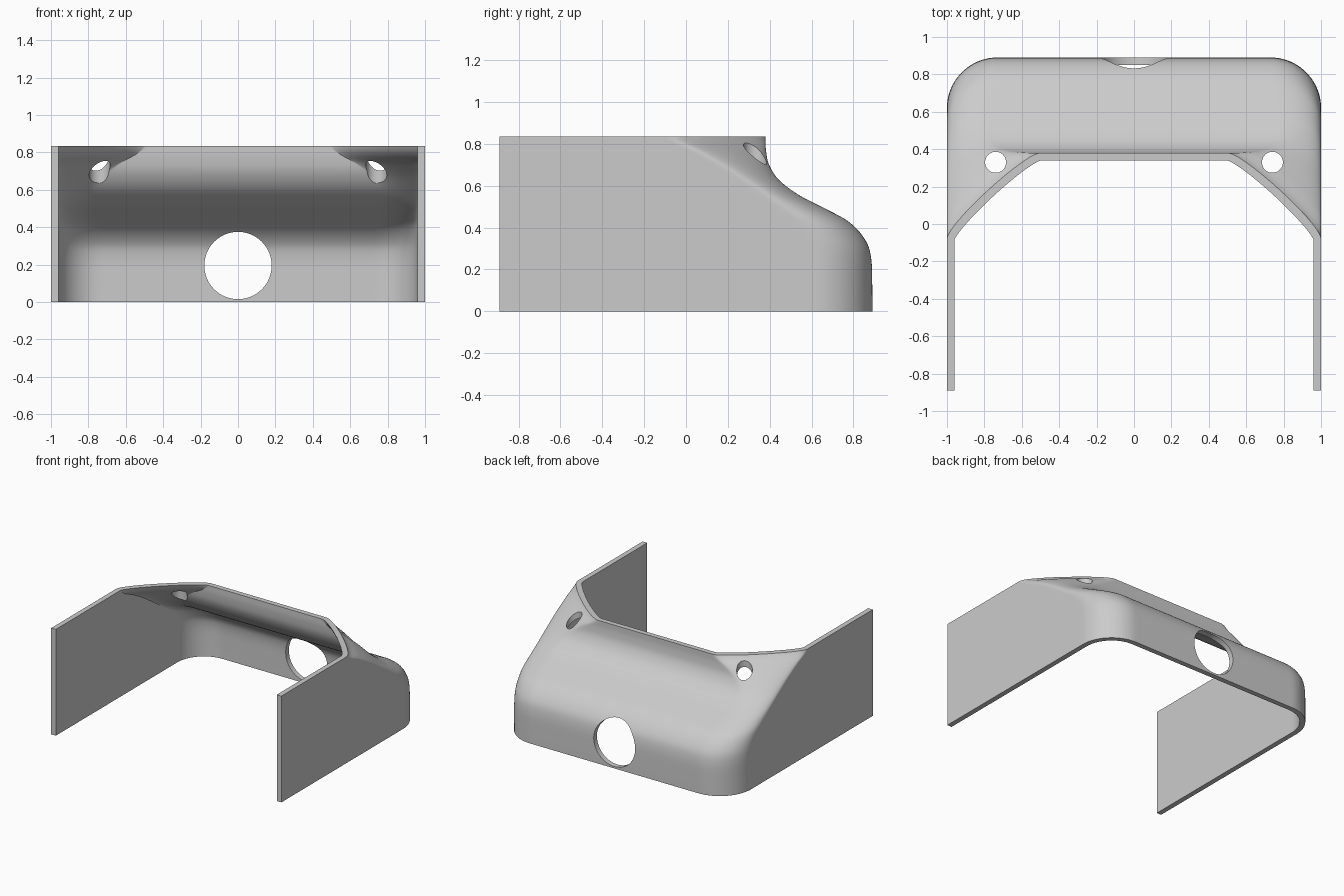
import bpy, bmesh, math
from mathutils import Vector

if "Cube" in bpy.data.objects:
    bpy.data.objects.remove(bpy.data.objects["Cube"])

TOP, FRONT, WALL = 0.835, -0.89, 0.04

grey = bpy.data.materials.new("plain_grey")
grey.use_nodes = True
colour = (0.6, 0.6, 0.6, 1)
grey.diffuse_color = colour
grey.node_tree.nodes["Principled BSDF"].inputs["Base Color"].default_value = colour

# Plan section by height: z, back y, corner start y, corner end x, corner fullness
LEVELS = [
    (-0.10, 0.89, 0.62, 0.73, 0.55),
    (0.10, 0.89, 0.62, 0.73, 0.55),
    (0.25, 0.885, 0.62, 0.73, 0.55),
    (0.34, 0.857, 0.60, 0.73, 0.55),
    (0.426, 0.78, 0.54, 0.74, 0.55),
    (0.493, 0.66, 0.45, 0.76, 0.54),
    (0.555, 0.54, 0.37, 0.77, 0.50),
    (0.627, 0.445, 0.27, 0.76, 0.43),
    (0.70, 0.397, 0.16, 0.70, 0.34),
    (0.77, 0.382, 0.04, 0.60, 0.24),
    (0.835, 0.38, -0.08, 0.50, 0.17),
    (0.93, 0.38, -0.10, 0.49, 0.17),
]


def catmull(a, b, c, d, t):
    return [0.5 * (2 * q + (r - p) * t + (2 * p - 5 * q + 4 * r - s) * t * t
                   + (3 * q - p - 3 * r + s) * t ** 3) for p, q, r, s in zip(a, b, c, d)]


def section(z, back, start, end, full):
    """Half of the open plan outline, mirrored to the other side."""
    p0, p3 = Vector((1, start, z)), Vector((end, back, z))
    p1 = p0 + Vector((0, full * (back - start), 0))
    p2 = p3 + Vector((full * (1 - end), 0, 0))
    half = [Vector((1, -1, z)), Vector((1, start - 0.03, z))]
    for i in range(21):
        t = i / 20
        u = 1 - t
        half.append(p0 * u ** 3 + p1 * 3 * u * u * t + p2 * 3 * u * t * t + p3 * t ** 3)
    half += [Vector((end - 0.03, back, z)), Vector((0.2, back, z))]
    return half + [Vector((-p.x, p.y, p.z)) for p in reversed(half)]


# Outer skin lofted through the sections
last = len(LEVELS) - 1
rows = []
for i in range(last):
    around = [LEVELS[min(max(i + k, 0), last)] for k in (-1, 0, 1, 2)]
    rows += [section(*catmull(*around, s / 5)) for s in range(5)]
rows.append(section(*LEVELS[last]))

bm = bmesh.new()
grid = [[bm.verts.new(p) for p in row] for row in rows]
for low, high in zip(grid, grid[1:]):
    for j in range(len(low) - 1):
        bm.faces.new((low[j], low[j + 1], high[j + 1], high[j]))
mesh = bpy.data.meshes.new("cover_shell")
bm.to_mesh(mesh)
bm.free()
shell = bpy.data.objects.new("cover_shell", mesh)
bpy.context.collection.objects.link(shell)
mesh.materials.append(grey)

# Wall thickness, grown inwards
solid = shell.modifiers.new("wall", 'SOLIDIFY')
solid.thickness = WALL
solid.offset = -1
solid.use_even_offset = True


def cut(tool, name, operation):
    tool.name = name
    tool.hide_render = True
    tool.data.materials.append(grey)
    mod = shell.modifiers.new(name, 'BOOLEAN')
    mod.operation = operation
    mod.solver = 'EXACT'
    mod.object = tool
    return tool


# Trim the rim, the base and the front ends flat
bpy.ops.mesh.primitive_cube_add(size=1, location=(0, FRONT + 1, TOP / 2))
box = bpy.context.object
box.scale = (3, 2, TOP)
tools = [cut(box, "trim_box", 'INTERSECT')]

# Round opening through the back wall
bpy.ops.mesh.primitive_cylinder_add(vertices=64, radius=0.18, depth=0.8,
                                    location=(0, 0.9, 0.195), rotation=(math.pi / 2, 0, 0))
tools.append(cut(bpy.context.object, "back_opening_cutter", 'DIFFERENCE'))

# Vertical screw holes behind the slanted corners
for side, x in (("left", 0.74), ("right", -0.74)):
    bpy.ops.mesh.primitive_cylinder_add(vertices=40, radius=0.056, depth=1.4,
                                        location=(x, 0.33, 0.7))
    tools.append(cut(bpy.context.object, side + "_hole_cutter", 'DIFFERENCE'))

# Apply everything and remove the cutters
bpy.ops.object.select_all(action='DESELECT')
bpy.context.view_layer.objects.active = shell
shell.select_set(True)
for name in [m.name for m in shell.modifiers]:
    bpy.ops.object.modifier_apply(modifier=name)
for tool in tools:
    bpy.data.objects.remove(tool)
bpy.ops.object.shade_smooth_by_angle(angle=math.radians(30))
